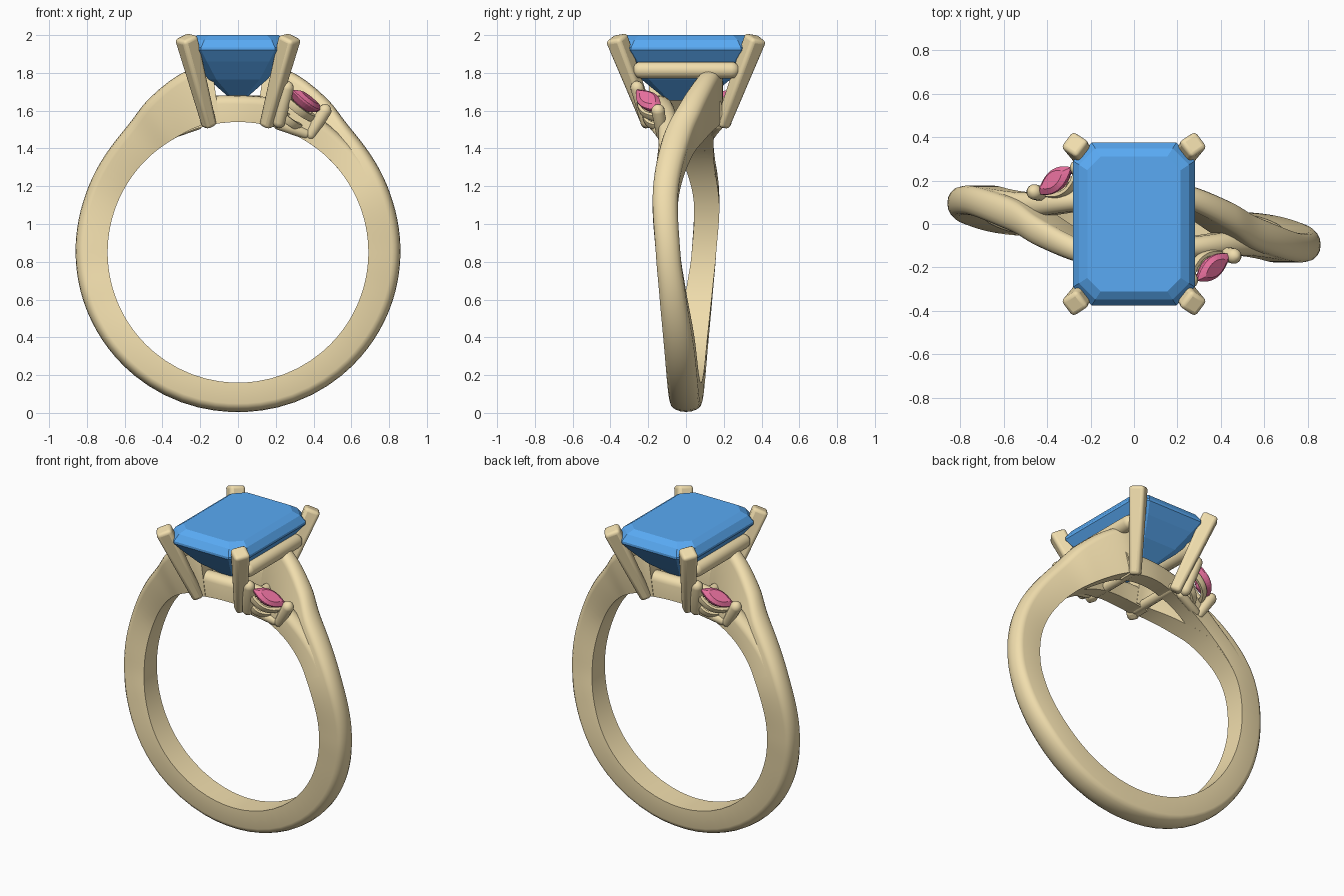
import bpy, bmesh, math
from mathutils import Vector, Matrix

if "Cube" in bpy.data.objects:
    bpy.data.objects.remove(bpy.data.objects["Cube"])

def material(name, color):
    m = bpy.data.materials.new(name)
    m.diffuse_color = color
    m.use_nodes = True
    m.node_tree.nodes["Principled BSDF"].inputs["Base Color"].default_value = m.diffuse_color
    return m

GOLD = material("gold", (0.88, 0.73, 0.42, 1))
BLUE = material("blue_stone", (0.10, 0.40, 0.90, 1))
RED = material("red_stone", (0.85, 0.17, 0.36, 1))
HALF_TURN = Matrix.Rotation(math.pi, 4, 'Z')

def loft(bm, rings, caps=(True, True), loop=False):
    vs = [[bm.verts.new(p) for p in r] for r in rings]
    n = len(vs[0])
    pairs = list(zip(vs, vs[1:])) + ([(vs[-1], vs[0])] if loop else [])
    for a, b in pairs:
        for i in range(n):
            j = (i + 1) % n
            bm.faces.new((a[i], a[j], b[j], b[i]))
    if not loop:
        if caps[0]:
            bm.faces.new(vs[0][::-1])
        if caps[1]:
            bm.faces.new(vs[-1])

def finish(bm, name, mat, turn=False, smooth=True, bevel=0):
    if turn:  # second copy, half a turn around z
        dup = bmesh.ops.duplicate(bm, geom=bm.verts[:] + bm.edges[:] + bm.faces[:])
        bmesh.ops.transform(bm, matrix=HALF_TURN,
                            verts=[g for g in dup["geom"] if isinstance(g, bmesh.types.BMVert)])
        bmesh.ops.remove_doubles(bm, verts=bm.verts, dist=0.0005)
    bmesh.ops.recalc_face_normals(bm, faces=bm.faces)
    me = bpy.data.meshes.new(name)
    bm.to_mesh(me)
    bm.free()
    me.materials.append(mat)
    ob = bpy.data.objects.new(name, me)
    bpy.context.collection.objects.link(ob)
    if bevel:
        md = ob.modifiers.new("bevel", 'BEVEL')
        md.width, md.segments = bevel, 3
    if smooth:
        bpy.ops.object.select_all(action='DESELECT')
        bpy.context.view_layer.objects.active = ob
        ob.select_set(True)
        bpy.ops.object.shade_smooth_by_angle(angle=math.radians(35))
    return ob

def catmull(keys, steps):
    ks = [keys[0]] + keys + [keys[-1]]
    out = []
    for a, b, c, d in zip(ks, ks[1:], ks[2:], ks[3:]):
        for s in range(steps):
            t = s / steps
            out.append([0.5 * (2*q + (r-p)*t + (2*p-5*q+4*r-u)*t*t + (3*q-p-3*r+u)*t**3)
                        for p, q, r, u in zip(a, b, c, d)])
    return out + [list(keys[-1])]

def band_ring(angle, y0, y1, rin, rout):
    # flat inside and sides, domed outer face
    prof = [(y1, rin), (y0, rin)]
    ym, hw, dome = (y0 + y1) / 2, (y1 - y0) / 2, 0.045
    for i in range(9):
        a = math.pi * (1 - i / 8)
        prof.append((ym + hw * math.cos(a), rout - dome + dome * math.sin(a)))
    t = math.radians(angle)
    return [(r * math.sin(t), y, 0.85 + r * math.cos(t)) for y, r in prof]

def bar(bm, p, q, r0, r1, sides=12, spin=0.0, domed=True):
    # straight tapered rod with optional rounded ends
    p, q = Vector(p), Vector(q)
    d = (q - p).normalized()
    u = Vector((math.cos(spin), math.sin(spin), 0))
    u = (u - d * u.dot(d)).normalized()
    w = d.cross(u)
    st = [(p, r0), (q, r1)]
    if domed:
        e = [(1, .2), (.75, .66), (.35, .94)]
        st = ([(p - d * r0 * (k - 1), r0 * s) for k, s in e] + [(p + d * r0, r0), (q - d * r1, r1)]
              + [(q + d * r1 * (k - 1), r1 * s) for k, s in reversed(e)])
    loft(bm, [[c + (u * math.cos(a) + w * math.sin(a)) * r
               for a in (2 * math.pi * (i + .5) / sides for i in range(sides))] for c, r in st])

# Shank: angle from top, y low, y high, inner and outer radius
bm = bmesh.new()
shank = [(8, .09, .195, .70, .975), (15, .07, .18, .70, 1.0), (30, -.035, .10, .69, .94),
         (43, -.12, .03, .69, .885), (66, -.175, -.04, .69, .865), (90, -.16, -.03, .69, .86),
         (107, -.14, 0, .69, .858), (135, -.11, .05, .69, .853), (180, -.08, .08, .69, .845)]
loft(bm, [band_ring(*k) for k in catmull(shank, 8)], caps=(True, False))
finish(bm, "bypass_shank", GOLD, turn=True)

# Lower branches running under the head
bm = bmesh.new()
branch = [(62, -.17, -.05, .692, .84), (42, -.145, -.03, .69, .825), (20, -.155, -.06, .69, .84),
          (0, -.19, -.09, .69, .83), (-15, -.19, -.09, .69, .85)]
loft(bm, [band_ring(*k) for k in catmull(branch, 8)])
finish(bm, "lower_branches", GOLD, turn=True)

# Centre stone: step-cut octagon layers (half x, half y, corner cut, z)
bm = bmesh.new()
layers = [(.03, .10, .01, 1.655), (.155, .235, .04, 1.765), (.235, .325, .07, 1.86),
          (.28, .375, .085, 1.92), (.28, .375, .085, 1.935), (.253, .348, .075, 1.975),
          (.215, .31, .062, 2.0)]
loft(bm, [[(x, y - c, z), (x - c, y, z), (c - x, y, z), (-x, y - c, z),
           (-x, c - y, z), (c - x, -y, z), (x - c, -y, z), (x, c - y, z)]
          for x, y, c, z in layers])
finish(bm, "centre_stone", BLUE, smooth=False)

# Four corner prongs
bm = bmesh.new()
corners = [(sx, sy) for sx in (-1, 1) for sy in (-1, 1)]
for sx, sy in corners:
    bar(bm, (sx * .15, sy * .19, 1.515), (sx * .276, sy * .37, 1.99), .047, .068,
        sides=4, spin=math.atan2(sy * .75, sx), domed=False)
finish(bm, "corner_prongs", GOLD, bevel=.02)

# Gallery rails under the stone and base bars between prong feet
bm = bmesh.new()
for s in (-1, 1):
    bar(bm, (-.215, s * .345, 1.815), (.215, s * .345, 1.815), .045, .045)
    bar(bm, (s * .238, -.285, 1.815), (s * .238, .285, 1.815), .045, .045)
finish(bm, "gallery_rails", GOLD)
bm = bmesh.new()
for s in (-1, 1):
    bar(bm, (-.15, s * .19, 1.56), (.15, s * .19, 1.56), .03, .03)
    bar(bm, (s * .15, -.19, 1.55), (s * .15, .19, 1.55), .03, .03)
finish(bm, "base_bars", GOLD)

# Side stones: pointed ovals in a tilted frame
C = Vector((.365, -.2, 1.655))
A = Vector((.16, .125, -.11)).normalized()
N = Vector((.60, -.22, .75))
N = (N - A * N.dot(A)).normalized()
B = N.cross(A)

def oval(scale, h, length=.112, width=.054, n=12):
    pts = []
    for side in (1, -1):
        for i in range(n):
            t = (1 - 2 * i / n) * side
            pts.append(C + A * length * scale * t + B * width * scale * side * (1 - t * t) + N * h)
    return pts

bm = bmesh.new()
loft(bm, [oval(.1, -.07), oval(.7, -.035), oval(1, -.006), oval(1, .004), oval(.65, .022)])
finish(bm, "side_stones", RED, turn=True, smooth=False)

# Side stone galleries: two stacked pointed rings
bm = bmesh.new()
for h, s in ((-.06, .92), (-.14, .72)):
    rings = [oval(s + ds, h + dh) for ds, dh in
             ((.1, .018), (.16, 0), (.1, -.02), (-.2, -.02), (-.28, 0), (-.2, .018))]
    loft(bm, rings, loop=True)
finish(bm, "side_galleries", GOLD, turn=True)

# Side stone prongs at both points
bm = bmesh.new()
bar(bm, (.21, -.20, 1.51), (.268, -.268, 1.755), .034, .036)
bar(bm, (.37, -.125, 1.45), (.478, -.152, 1.63), .030, .036)
bar(bm, (.19, -.18, 1.535), (.38, -.125, 1.47), .028, .028)
finish(bm, "side_prongs", GOLD, turn=True)
